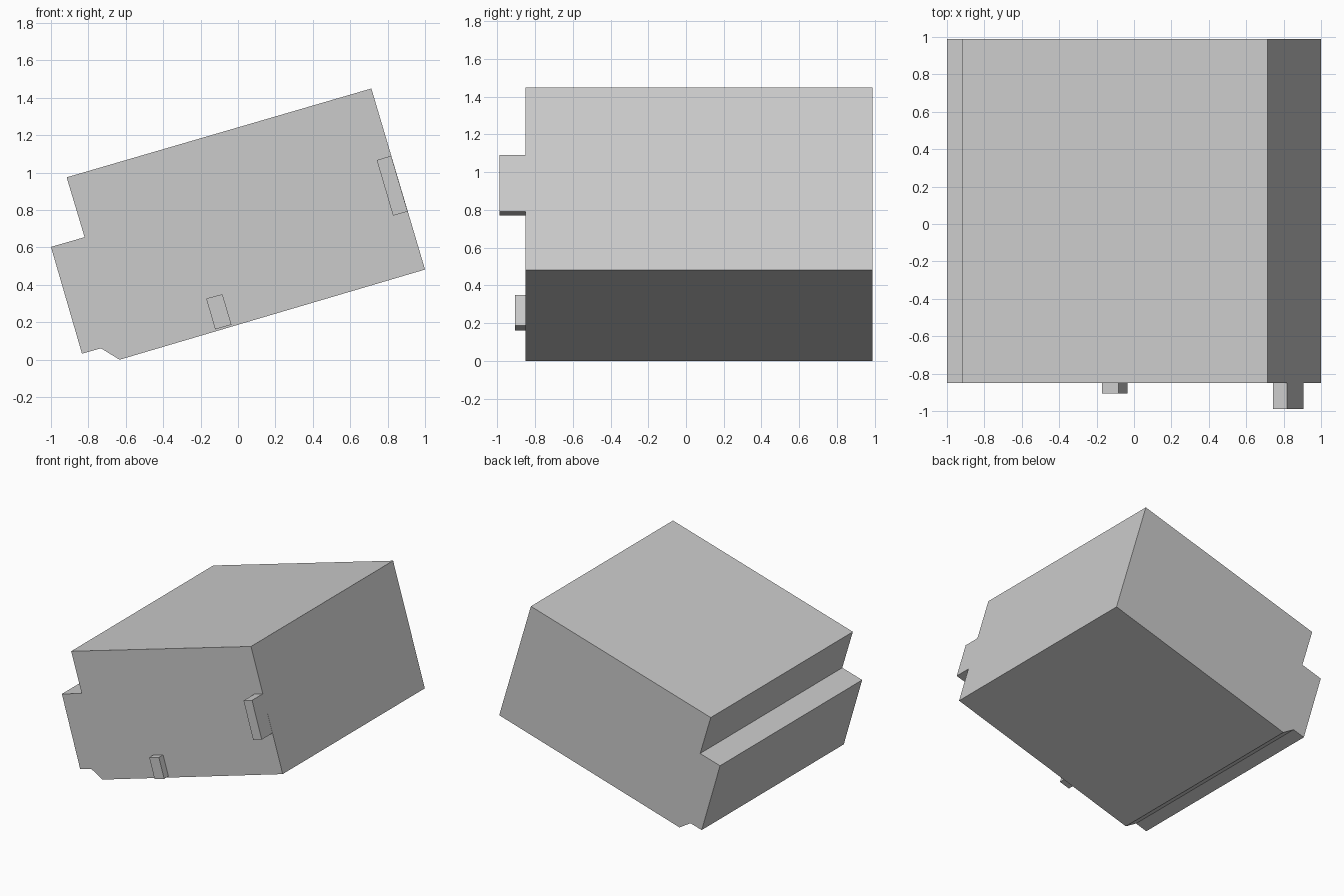
import bpy, bmesh

if "Cube" in bpy.data.objects:
    bpy.data.objects.remove(bpy.data.objects["Cube"])


def prism(name, profile, y_front, y_back):
    """Extrude an x/z profile along y."""
    bm = bmesh.new()
    face = bm.faces.new([bm.verts.new((x, y_front, z)) for x, z in profile])
    ext = bmesh.ops.extrude_face_region(bm, geom=[face])
    verts = [g for g in ext["geom"] if isinstance(g, bmesh.types.BMVert)]
    bmesh.ops.translate(bm, verts=verts, vec=(0, y_back - y_front, 0))
    bmesh.ops.recalc_face_normals(bm, faces=bm.faces)
    mesh = bpy.data.meshes.new(name)
    bm.to_mesh(mesh)
    bm.free()
    obj = bpy.data.objects.new(name, mesh)
    bpy.context.collection.objects.link(obj)
    return obj


FRONT, BACK = -0.85, 0.988

# Tilted block with a ledge on the left and a notch underneath
prism("body", [(-0.916, 0.975), (0.713, 1.45), (1.0, 0.482), (-0.633, 0.0),
               (-0.733, 0.061), (-0.834, 0.032), (-1.0, 0.603), (-0.82, 0.655)],
      FRONT, BACK)

# Large tab, flush with the right side
prism("side_tab", [(0.742, 1.067), (0.819, 1.09), (0.907, 0.792), (0.829, 0.77)],
      -0.988, FRONT)

# Small tab near the lower edge
prism("lower_tab", [(-0.17, 0.327), (-0.083, 0.35), (-0.035, 0.187), (-0.122, 0.162)],
      -0.905, FRONT)
